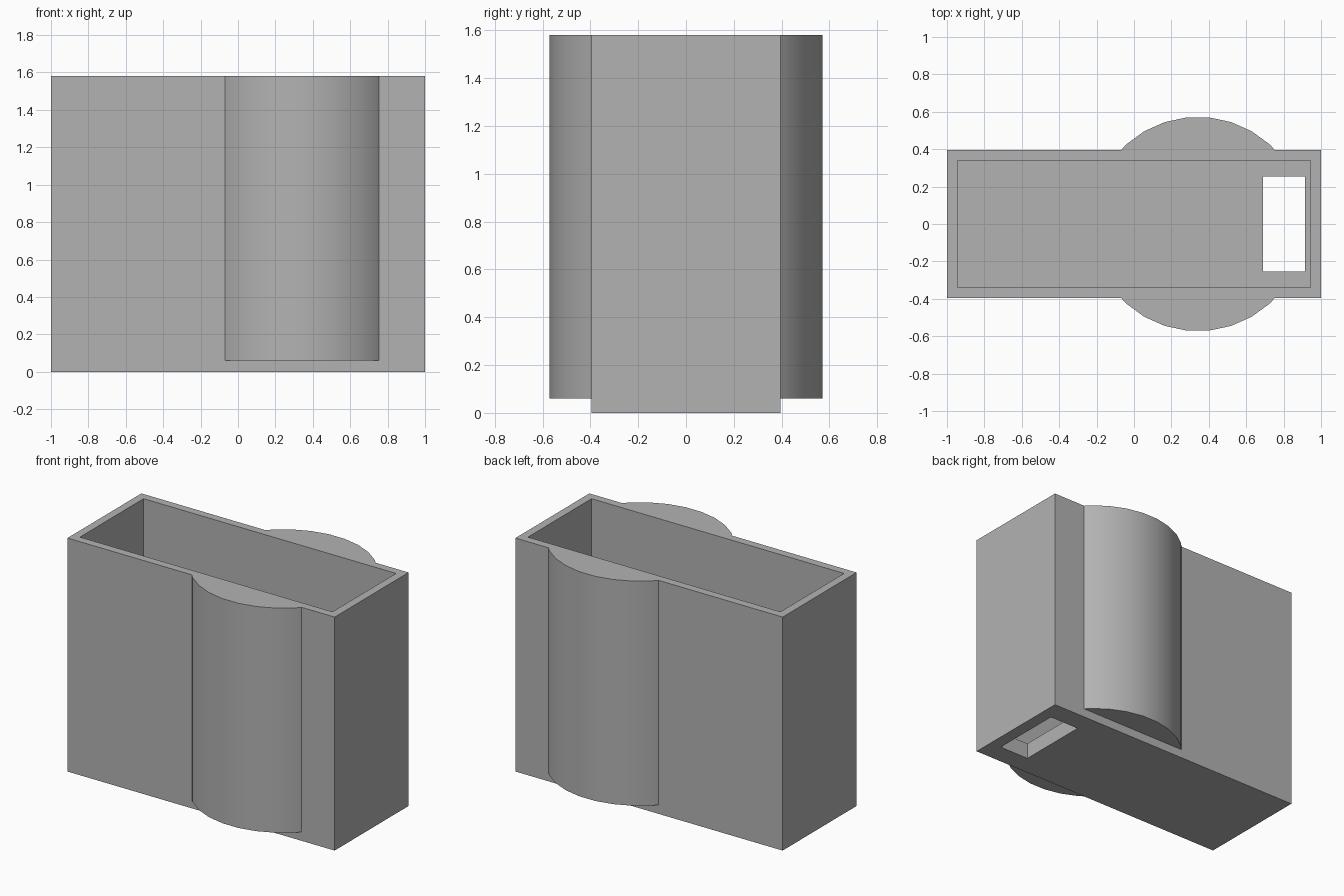
import bpy
import math

if "Cube" in bpy.data.objects:
    bpy.data.objects.remove(bpy.data.objects["Cube"], do_unlink=True)

HEIGHT = 1.58
HALF_X, HALF_Y = 1.0, 0.395
WALL, FLOOR = 0.055, 0.11


def box(name, x0, x1, half_y, z0, z1):
    bpy.ops.mesh.primitive_cube_add(size=1, location=((x0 + x1) / 2, 0, (z0 + z1) / 2))
    ob = bpy.context.object
    ob.name = name
    ob.scale = (x1 - x0, 2 * half_y, z1 - z0)
    bpy.ops.object.transform_apply(location=True, rotation=False, scale=True)
    return ob


def combine(target, tool, operation):
    """Apply a boolean and discard the tool object."""
    mod = target.modifiers.new(operation.title(), "BOOLEAN")
    mod.operation = operation
    mod.solver = "EXACT"
    mod.object = tool
    bpy.context.view_layer.objects.active = target
    bpy.ops.object.modifier_apply(modifier=mod.name)
    bpy.data.objects.remove(tool, do_unlink=True)


# Rectangular container
holder = box("open_box_holder", -HALF_X, HALF_X, HALF_Y, 0, HEIGHT)

# Round bulges on both long sides, from one upright cylinder
SIDES, BULGE_BASE = 30, 0.06
bpy.ops.mesh.primitive_cylinder_add(
    vertices=SIDES, radius=0.573, depth=HEIGHT - BULGE_BASE,
    location=(0.342, 0, (HEIGHT + BULGE_BASE) / 2),
    rotation=(0, 0, math.pi / SIDES))
bulge = bpy.context.object
bulge.name = "side_bulges"
bpy.ops.object.transform_apply(location=True, rotation=True, scale=True)
combine(holder, bulge, "UNION")

# Open cavity, then the slot through the floor
cavity = box("cavity_cutter", -HALF_X + WALL, HALF_X - WALL, HALF_Y - WALL, FLOOR, HEIGHT + 0.2)
combine(holder, cavity, "DIFFERENCE")
slot = box("slot_cutter", 0.69, 0.915, 0.253, -0.2, FLOOR + 0.2)
combine(holder, slot, "DIFFERENCE")

# Single grey colour
grey = bpy.data.materials.new("light_grey")
grey.use_nodes = True
colour = (0.45, 0.45, 0.45, 1)
grey.diffuse_color = colour
grey.node_tree.nodes["Principled BSDF"].inputs["Base Color"].default_value = colour
holder.data.materials.clear()
holder.data.materials.append(grey)

# Smooth bulges with crisp box edges
bpy.ops.object.select_all(action="DESELECT")
holder.select_set(True)
bpy.context.view_layer.objects.active = holder
bpy.ops.object.shade_smooth_by_angle(angle=math.radians(25))
